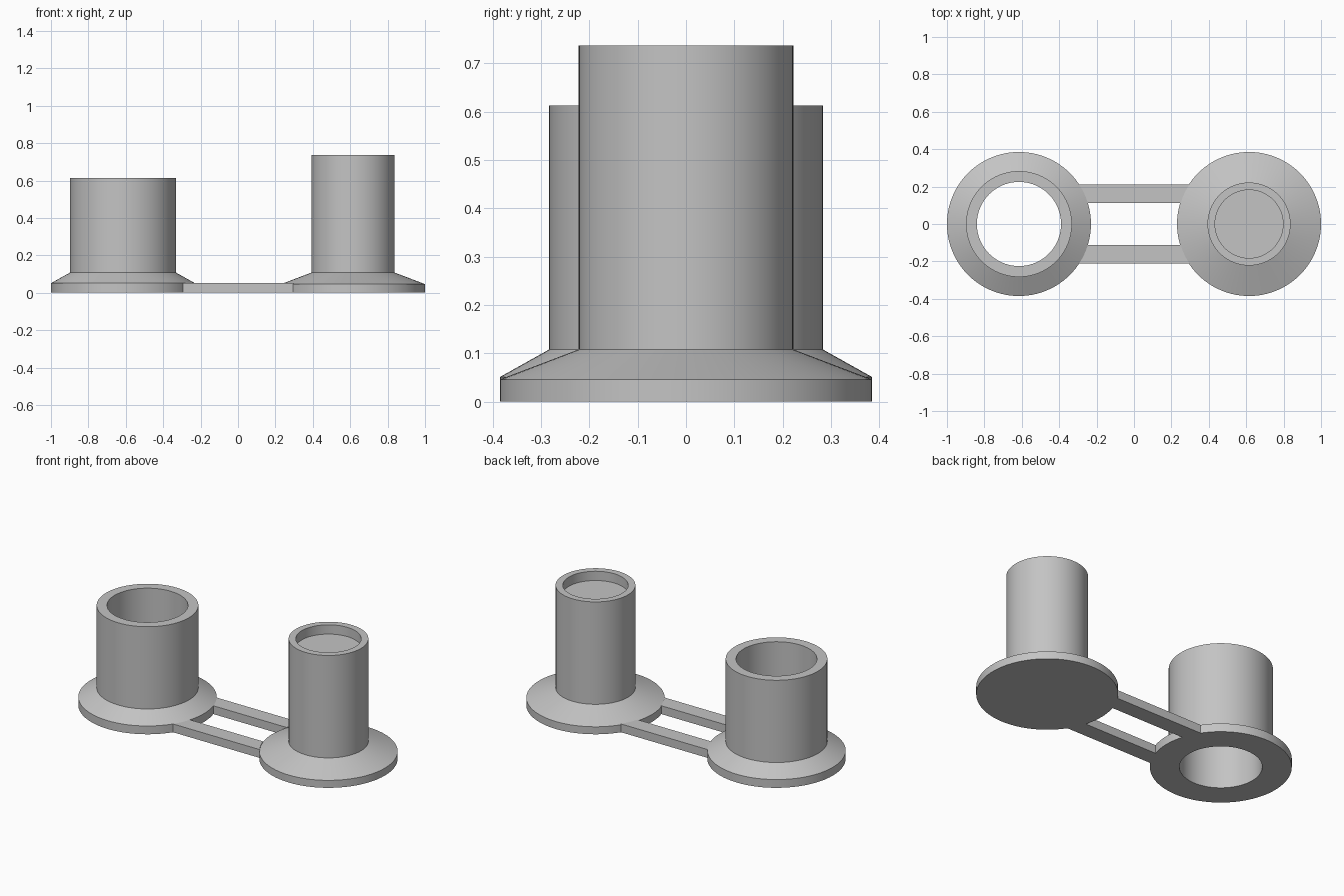
import bpy
import bmesh
from math import radians, sqrt, pi, cos, sin

cube = bpy.data.objects.get("Cube")
if cube:
    bpy.data.objects.remove(cube, do_unlink=True)

CENTRE = 0.615    # distance of each base from the middle
BASE_R = 0.385
SEGMENTS = 96

grey = bpy.data.materials.new("plain grey")
grey.use_nodes = True
grey.diffuse_color = (0.55, 0.55, 0.55, 1)
grey.node_tree.nodes["Principled BSDF"].inputs["Base Color"].default_value = (0.55, 0.55, 0.55, 1)


def finish(bm, name):
    bmesh.ops.recalc_face_normals(bm, faces=bm.faces)
    mesh = bpy.data.meshes.new(name)
    bm.to_mesh(mesh)
    bm.free()
    mesh.materials.append(grey)
    obj = bpy.data.objects.new(name, mesh)
    bpy.context.collection.objects.link(obj)
    bpy.ops.object.select_all(action="DESELECT")
    obj.select_set(True)
    bpy.context.view_layer.objects.active = obj
    bpy.ops.object.shade_smooth_by_angle(angle=radians(20))
    return obj


def lathe(name, x, profile, closed):
    """Turn a (radius, height) profile; open profiles get flat end discs."""
    bm = bmesh.new()
    rings = []
    for r, z in profile:
        angles = [2 * pi * i / SEGMENTS for i in range(SEGMENTS)]
        rings.append([bm.verts.new((x + r * cos(a), r * sin(a), z)) for a in angles])
    pairs = list(zip(rings, rings[1:]))
    if closed:
        pairs.append((rings[-1], rings[0]))
    else:
        bm.faces.new(rings[0])
        bm.faces.new(rings[-1])
    for a, b in pairs:
        for i in range(SEGMENTS):
            j = (i + 1) % SEGMENTS
            bm.faces.new((a[i], a[j], b[j], b[i]))
    return finish(bm, name)


def strap(name, side):
    """Flat strap whose ends follow the round edges of the bases."""
    inner, outer, top, steps = 0.113, 0.212, 0.051, 6
    ys = [inner + (outer - inner) * i / steps for i in range(steps + 1)]
    half = [(CENTRE - sqrt(BASE_R ** 2 - y * y) + 0.003, y) for y in ys]
    outline = half + [(-x, y) for x, y in reversed(half)]
    bm = bmesh.new()
    face = bm.faces.new([bm.verts.new((x, side * y, 0)) for x, y in outline])
    result = bmesh.ops.extrude_face_region(bm, geom=[face])
    raised = [v for v in result["geom"] if isinstance(v, bmesh.types.BMVert)]
    bmesh.ops.translate(bm, vec=(0, 0, top), verts=raised)
    return finish(bm, name)


# Hollow sleeve on a flared base, open right through
lathe("sleeve", -CENTRE,
      [(0.225, 0), (BASE_R, 0), (BASE_R, 0.051), (0.283, 0.108),
       (0.283, 0.613), (0.225, 0.613)], closed=True)

# Solid plug on a flared base, with a shallow recess in its top
lathe("plug", CENTRE,
      [(BASE_R, 0), (BASE_R, 0.046), (0.222, 0.108), (0.222, 0.737),
       (0.182, 0.737), (0.182, 0.68)], closed=False)

# Two straps joining the bases
strap("back_strap", 1)
strap("front_strap", -1)
